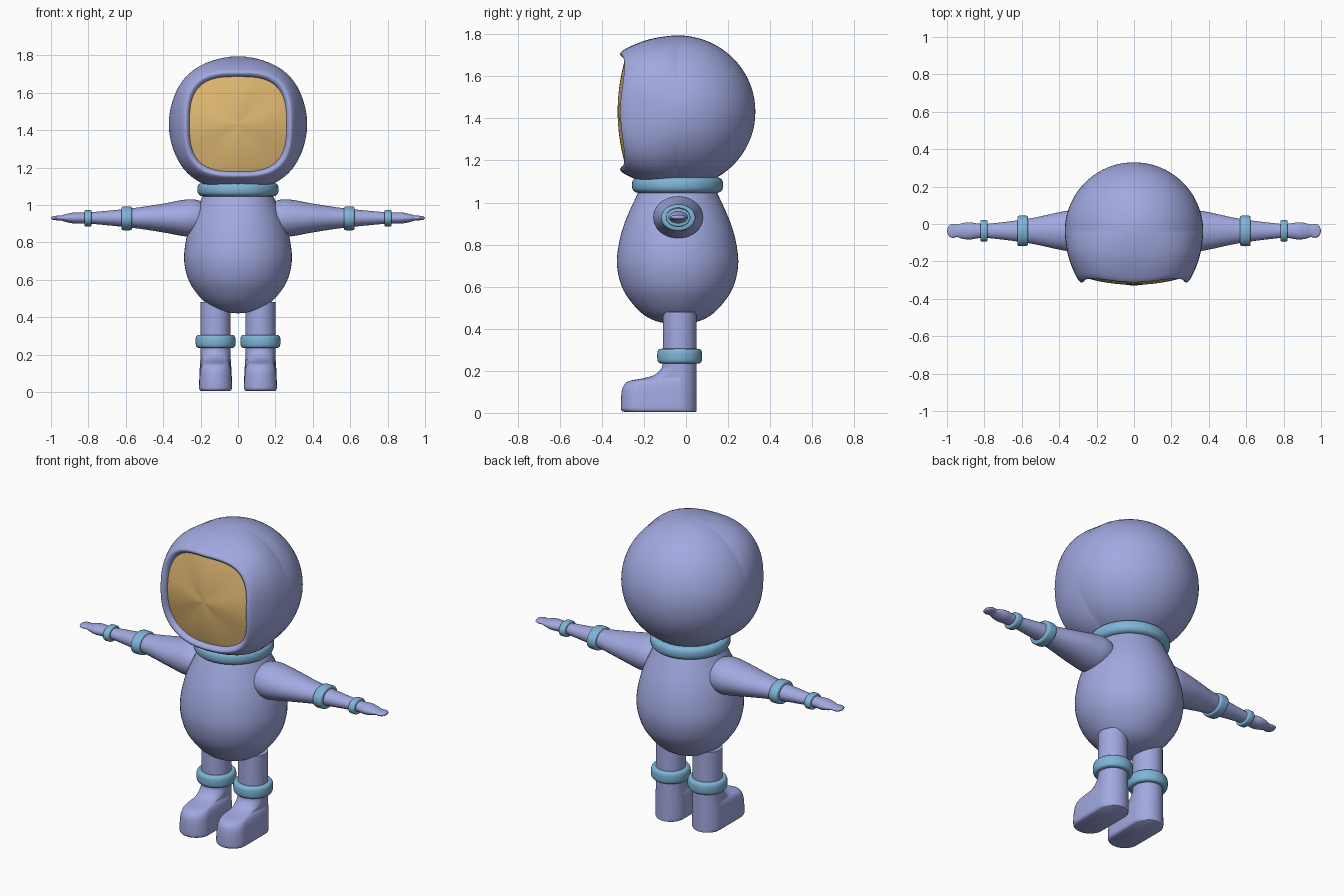
import bpy, bmesh
from math import sin, cos, pi, copysign, hypot
from mathutils import Vector

SEGS = 56
YC = -0.04  # depth of the body axis

if "Cube" in bpy.data.objects:
    bpy.data.objects.remove(bpy.data.objects["Cube"])


def material(name, rgb):
    mat = bpy.data.materials.new(name)
    mat.use_nodes = True
    mat.diffuse_color = (*rgb, 1)
    mat.node_tree.nodes["Principled BSDF"].inputs["Base Color"].default_value = (*rgb, 1)
    return mat


SUIT = material("lavender suit", (0.36, 0.40, 0.75))
BAND = material("sky blue band", (0.21, 0.46, 0.68))
GOLD = material("gold visor", (0.74, 0.48, 0.17))


def smooth(points, steps=5):
    """Run a Catmull-Rom curve through tuples of any length."""
    pts = [Vector(p) for p in points]
    pts = [pts[0]] + pts + [pts[-1]]
    out = []
    for a, b, c, d in zip(pts, pts[1:], pts[2:], pts[3:]):
        for i in range(steps):
            t = i / steps
            out.append(0.5 * (2 * b + (c - a) * t + (2 * a - 5 * b + 4 * c - d) * t ** 2
                              + (3 * b - a - 3 * c + d) * t ** 3))
    return out + [pts[-1]]


def unit_ring(p=2, n=SEGS):
    """Superellipse of unit half-size: p=2 is a circle, more is squarer."""
    ring = []
    for i in range(n):
        c, s = cos(2 * pi * i / n), sin(2 * pi * i / n)
        ring.append((copysign(abs(c) ** (2 / p), c), copysign(abs(s) ** (2 / p), s)))
    return ring


def loft(name, rings, mat, ends=(True, True), closed=False):
    """Skin a list of equal rings, capping the ends or closing the loop."""
    bm = bmesh.new()
    loops = [[bm.verts.new(p) for p in ring] for ring in rings]
    n = len(loops[0])
    pairs = list(zip(loops, loops[1:]))
    if closed:
        pairs.append((loops[-1], loops[0]))
    for a, b in pairs:
        for i in range(n):
            j = (i + 1) % n
            bm.faces.new((a[i], a[j], b[j], b[i]))
    if not closed:
        for use, loop in zip(ends, (loops[0], loops[-1])):
            if use:
                bm.faces.new(loop)
    bmesh.ops.remove_doubles(bm, verts=bm.verts, dist=1e-5)
    bmesh.ops.recalc_face_normals(bm, faces=bm.faces)
    for f in bm.faces:
        f.smooth = True
    mesh = bpy.data.meshes.new(name)
    bm.to_mesh(mesh)
    bm.free()
    mesh.materials.append(mat)
    obj = bpy.data.objects.new(name, mesh)
    bpy.context.collection.objects.link(obj)
    return obj


def hoop(name, centre, axis, ru, rv, thick, half_height, p):
    """Band around the x or z axis with a rounded cross-section."""
    cx, cy, cz = centre
    rings = []
    for u, v in unit_ring():
        ring = []
        for a, b in unit_ring(p, 24):
            d = thick * (b - 1)
            h, pu, pv = half_height * a, u * (ru + d), v * (rv + d)
            ring.append((cx + h, cy + pu, cz + pv) if axis == "x"
                        else (cx + pu, cy + pv, cz + h))
        rings.append(ring)
    return loft(name, rings, BAND, closed=True)


# Egg-shaped torso: (height, radius)
egg = [(0.42, 0.0), (0.43, 0.08), (0.46, 0.152), (0.52, 0.215), (0.6, 0.265), (0.7, 0.288),
       (0.8, 0.28), (0.9, 0.253), (1.0, 0.21), (1.07, 0.172), (1.11, 0.12), (1.12, 0.0)]
loft("torso", [[(r * u, YC + r * v, z) for u, v in unit_ring()] for z, r in smooth(egg)], SUIT)
hoop("neck_ring", (0, YC, 1.083), "z", 0.217, 0.217, 0.042, 0.038, 2.6)

# Helmet: round at the back, blending to a squarish rim in front
HEAD_Z = 1.432


def face_ring(y, r):
    blend = min(1, max(0, (YC - y) / 0.25))
    ring = []
    for u, v in unit_ring(2 + blend):
        back = 0.6 * r * (hypot(u, v) - 1)
        ring.append((r * u, y + back, HEAD_Z + 0.98 * r * v))
    return ring


shell = [(YC + 0.37 * cos(a * pi / 18), 0.37 * sin(a * pi / 18)) for a in range(11)]
shell += [(-0.17, 0.352), (-0.23, 0.332), (-0.28, 0.309), (-0.304, 0.294), (-0.313, 0.283),
          (-0.31, 0.272), (-0.298, 0.262), (-0.275, 0.256)]
loft("helmet", [face_ring(y, r) for y, r in smooth(shell)], SUIT, ends=(True, False))
dome = [i / 12 for i in range(13)]
loft("visor", [face_ring(-0.325 + 0.038 * t * t, 0.265 * t) for t in dome], GOLD,
     ends=(True, False))

# Arm and hand: (distance out, half depth, half height)
arm = [(0.15, 0.0, 0.0), (0.17, 0.07, 0.06), (0.2, 0.108, 0.09), (0.25, 0.119, 0.1),
       (0.31, 0.114, 0.094), (0.4, 0.1, 0.077), (0.56, 0.066, 0.053), (0.75, 0.041, 0.034),
       (0.82, 0.038, 0.029), (0.88, 0.046, 0.029), (0.92, 0.041, 0.021), (0.945, 0.033, 0.014),
       (0.972, 0.037, 0.012), (0.992, 0.025, 0.009), (1.0, 0.0, 0.0)]

# Leg and boot: (height, front y, half width, toe narrowing)
leg = [(0.005, -0.295, 0.078, 0), (0.012, -0.306, 0.085, 0), (0.03, -0.31, 0.088, 0),
       (0.1, -0.306, 0.086, 0.03), (0.135, -0.293, 0.084, 0.08), (0.153, -0.265, 0.083, 0.16),
       (0.165, -0.2, 0.082, 0.2), (0.18, -0.152, 0.081, 0.1), (0.205, -0.122, 0.08, 0.03),
       (0.24, -0.111, 0.08, 0), (0.36, -0.11, 0.08, 0), (0.48, -0.11, 0.08, 0)]


def boot_ring(x, z, front, w, narrow):
    heel = 0.05 - (0.08 - w if w < 0.08 else 0)
    ring = []
    for u, v in unit_ring():
        toe = v < -1e-6
        y = front + w * (1 + v) if toe else heel - w * (1 - v)
        ring.append((x + w * u * (1 - narrow * toe), y, z))
    return ring


for side, label in ((1, "left"), (-1, "right")):
    loft(label + "_arm", [[(side * x, -0.037 + ry * u, 0.93 + rz * v) for u, v in unit_ring()]
                          for x, ry, rz in smooth(arm)], SUIT)
    hoop(label + "_elbow_band", (side * 0.595, -0.037, 0.928), "x", 0.082, 0.064, 0.026, 0.029, 5)
    hoop(label + "_wrist_band", (side * 0.802, -0.037, 0.928), "x", 0.058, 0.044, 0.024, 0.02, 5)
    loft(label + "_leg", [boot_ring(side * 0.12, *s) for s in smooth(leg)], SUIT)
    hoop(label + "_ankle_band", (side * 0.12, -0.03, 0.27), "z", 0.107, 0.107, 0.022, 0.035, 3)

# Crisp edges on the flat ends of the lofts
bpy.ops.object.select_all(action="DESELECT")
for obj in bpy.context.collection.objects:
    if obj.type == "MESH" and obj.name.endswith("_leg"):
        obj.select_set(True)
        bpy.context.view_layer.objects.active = obj
bpy.ops.object.shade_smooth_by_angle(angle=0.9)
